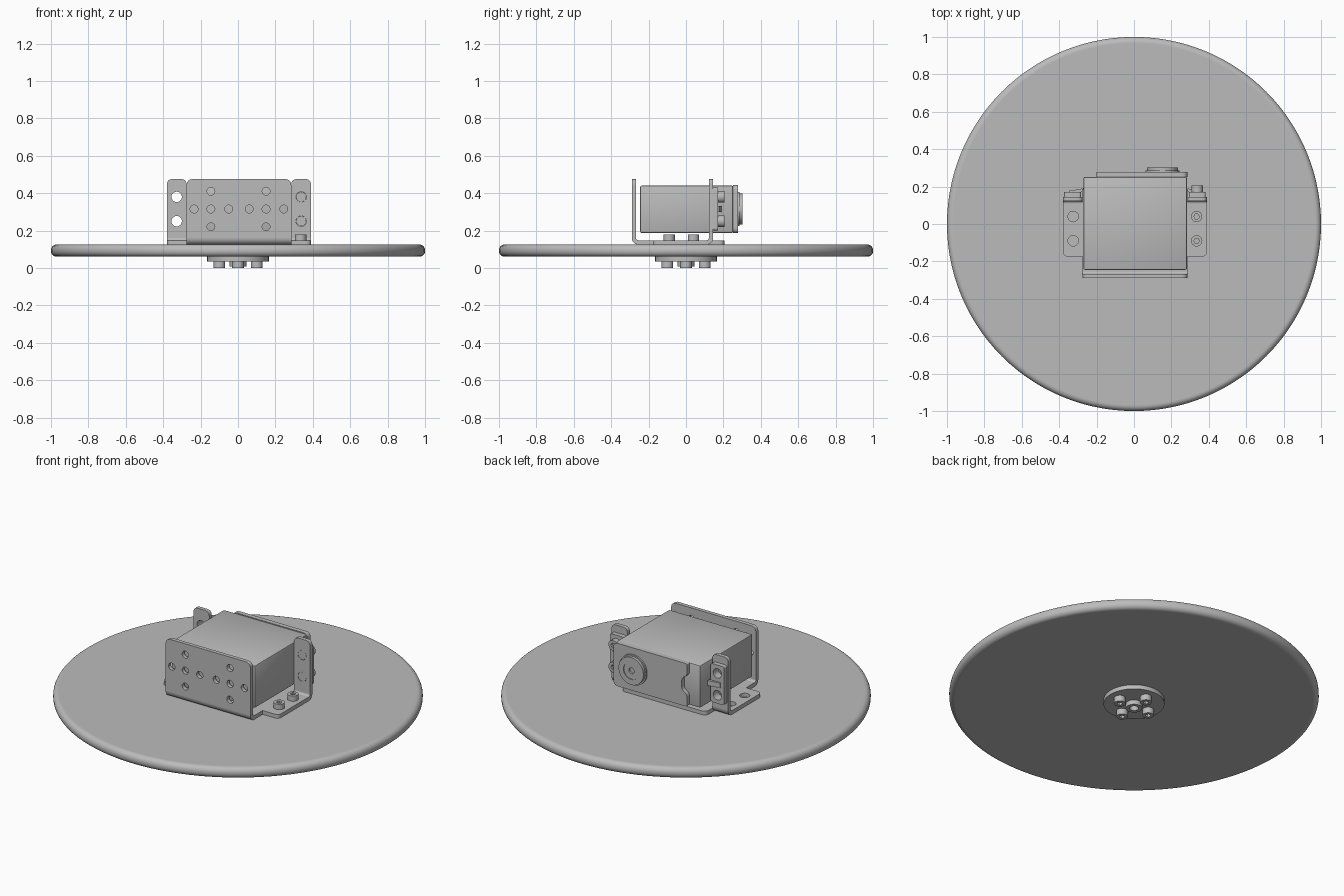
import bpy, bmesh
from math import pi, cos, sin, radians
from mathutils import Vector, Matrix

cube = bpy.data.objects.get("Cube")
if cube:
    bpy.data.objects.remove(cube, do_unlink=True)

grey = bpy.data.materials.new("plain grey")
grey.use_nodes = True
grey.diffuse_color = (0.5, 0.5, 0.5, 1)
grey.node_tree.nodes["Principled BSDF"].inputs["Base Color"].default_value = grey.diffuse_color

# Local frames: flat sheets look up, upright sheets run x/z, side profiles run y/z
FLAT = Matrix.Identity(4)
UPRIGHT = Matrix.Rotation(pi / 2, 4, 'X')
SIDE = Matrix(((0, 0, 1, 0), (1, 0, 0, 0), (0, 1, 0, 0), (0, 0, 0, 1)))


def finish(name, bm):
    mesh = bpy.data.meshes.new(name)
    bmesh.ops.recalc_face_normals(bm, faces=bm.faces)
    bm.to_mesh(mesh)
    bm.free()
    mesh.materials.append(grey)
    obj = bpy.data.objects.new(name, mesh)
    bpy.context.collection.objects.link(obj)
    bpy.ops.object.select_all(action='DESELECT')
    obj.select_set(True)
    bpy.context.view_layer.objects.active = obj
    bpy.ops.object.shade_smooth_by_angle(angle=radians(35))
    return obj


def circle(x, y, r, n=24):
    return [(x + r * cos(2 * pi * i / n), y + r * sin(2 * pi * i / n)) for i in range(n)]


def rounded(corners):
    """Outline from (x, y, radius) corners."""
    out = []
    for i, (x, y, r) in enumerate(corners):
        p = Vector((x, y))
        if r == 0:
            out.append((x, y))
            continue
        a = p + (Vector(corners[i - 1][:2]) - p).normalized() * r
        b = p + (Vector(corners[(i + 1) % len(corners)][:2]) - p).normalized() * r
        for k in range(7):
            t = k / 6
            out.append(tuple(a * (1 - t) ** 2 + p * 2 * t * (1 - t) + b * t * t))
    return out


def sheet(name, loops, frame, lo, hi):
    """Extrude an outline with holes between lo and hi along its normal axis."""
    curve = bpy.data.curves.new(name, 'CURVE')
    curve.dimensions = '2D'
    curve.fill_mode = 'BOTH'
    curve.extrude = (hi - lo) / 2
    for loop in loops:
        spline = curve.splines.new('POLY')
        spline.points.add(len(loop) - 1)
        for point, (x, y) in zip(spline.points, loop):
            point.co = (x, y, 0, 1)
        spline.use_cyclic_u = True
    temp = bpy.data.objects.new(name + "_outline", curve)
    bpy.context.collection.objects.link(temp)
    graph = bpy.context.evaluated_depsgraph_get()
    mesh = bpy.data.meshes.new_from_object(temp.evaluated_get(graph))
    bm = bmesh.new()
    bm.from_mesh(mesh)
    bpy.data.objects.remove(temp, do_unlink=True)
    bpy.data.meshes.remove(mesh)
    bmesh.ops.remove_doubles(bm, verts=bm.verts, dist=0.0001)
    axis = {id(FLAT): (0, 0, 1), id(UPRIGHT): (0, 1, 0), id(SIDE): (1, 0, 0)}[id(frame)]
    shift = Matrix.Translation(Vector(axis) * (lo + hi) / 2)
    bmesh.ops.transform(bm, matrix=shift @ frame, verts=bm.verts)
    return finish(name, bm)


def bevelled(bm, width, segments):
    edges = [e for e in bm.edges if e.calc_face_angle(0) > 0.8]
    bmesh.ops.bevel(bm, geom=edges, offset=width, segments=segments,
                    profile=0.5, affect='EDGES')


def box(name, x0, x1, y0, y1, z0, z1, bevel):
    bm = bmesh.new()
    size = Matrix.Diagonal((x1 - x0, y1 - y0, z1 - z0, 1))
    mid = Matrix.Translation(((x0 + x1) / 2, (y0 + y1) / 2, (z0 + z1) / 2))
    bmesh.ops.create_cube(bm, size=1, matrix=mid @ size)
    bevelled(bm, bevel, 2)
    return finish(name, bm)


def screw(name, x, y, r, frame, base, top):
    """Round head with a hexagonal socket opening towards top."""
    mid = (base + top) / 2
    sheet(name + "_head", [circle(x, y, r), circle(x, y, r * 0.5, 6)], frame, *sorted((mid, top)))
    sheet(name + "_seat", [circle(x, y, r)], frame, *sorted((base, mid)))


# Round base disc with a rounded rim
bm = bmesh.new()
bmesh.ops.create_cone(bm, cap_ends=True, segments=112, radius1=1, radius2=1,
                      depth=0.065, matrix=Matrix.Translation((0, 0, 0.0925)))
bevelled(bm, 0.03, 6)
caps = [f for f in bm.faces if len(f.verts) > 50]
bmesh.ops.inset_individual(bm, faces=caps, thickness=0.003)
finish("base_disc", bm)

# Hub below the disc
sheet("hub_plate", [circle(0, 0, 0.165, 48)], FLAT, 0.035, 0.06)
sheet("hub_boss", [circle(0, 0, 0.045), circle(0, 0, 0.024)], FLAT, 0.008, 0.035)
for i, (x, y) in enumerate(circle(0, 0, 0.1, 4)):
    screw(f"hub_screw_{i + 1}", x, y, 0.031, FLAT, 0.035, 0)

# Bracket floor with a screw tab on each side
L, R = -0.275, 0.285
LT, RT = -0.38, 0.39
rows = (-0.09, 0.04)
floor = rounded([(L, -0.255, 0), (R, -0.255, 0), (R, -0.175, 0), (RT, -0.175, 0.03),
                 (RT, 0.11, 0), (R, 0.11, 0), (R, 0.205, 0.03), (L, 0.205, 0.03),
                 (L, 0.11, 0), (LT, 0.11, 0), (LT, -0.175, 0.03), (L, -0.175, 0)])
sheet("bracket_floor", [floor] + [circle(-0.325, y, 0.028) for y in rows], FLAT, 0.125, 0.148)
for i, y in enumerate(rows):
    screw(f"tab_screw_{i + 1}", 0.335, y, 0.03, FLAT, 0.148, 0.18)


def bend(name, y_out, facing, x0, x1):
    """Quarter bend joining the floor to an upright sheet."""
    cy = y_out - facing * 0.035
    arc = [(radians(90 * i / 6)) for i in range(7)]
    outer = [(cy + facing * 0.035 * sin(a), 0.16 - 0.035 * cos(a)) for a in arc]
    inner = [(cy + facing * 0.012 * sin(a), 0.16 - 0.012 * cos(a)) for a in reversed(arc)]
    sheet(name, [outer + inner], SIDE, x0, x1)


# Perforated front plate
holes = [circle(x, 0.315, 0.021) for x in (-0.235, -0.145, -0.05, 0.06, 0.15, 0.245)]
holes += [circle(x, z, 0.021) for x in (-0.145, 0.15) for z in (0.22, 0.41)]
front = rounded([(L, 0.16, 0), (R, 0.16, 0), (R, 0.475, 0.035), (L, 0.475, 0.035)])
sheet("front_plate", [front] + holes, UPRIGHT, -0.29, -0.267)
bend("front_bend", -0.29, -1, L, R)

# Upright flanges and servo ears
for side, x0, x1, hx in (("right", LT, L, -0.328), ("left", R, RT, 0.338)):
    outline = rounded([(x0, 0.16, 0), (x1, 0.16, 0), (x1, 0.475, 0.03), (x0, 0.475, 0.03)])
    bolts = [circle(hx, z, 0.028) for z in (0.25, 0.38)]
    sheet(f"{side}_flange", [outline] + bolts, UPRIGHT, 0.122, 0.145)
    bend(f"{side}_flange_bend", 0.145, 1, x0, x1)
    ear = rounded([(hx - 0.045, 0.2, 0.015), (hx + 0.045, 0.2, 0.015),
                   (hx + 0.045, 0.43, 0.015), (hx - 0.045, 0.43, 0.015)])
    sheet(f"{side}_servo_ear", [ear] + bolts, UPRIGHT, 0.145, 0.172)
    inner = R if side == "left" else L
    tip = hx + (0.02 if side == "left" else -0.02)
    rib = [(inner, 0.172), (tip, 0.172), (tip, 0.177), (inner, 0.19)]
    sheet(f"{side}_ear_rib", [rib], FLAT, 0.3, 0.33)

# Screws through the left ear
for i, z in enumerate((0.25, 0.38)):
    screw(f"ear_screw_{i + 1}", 0.338, z, 0.031, UPRIGHT, 0.172, 0.205)
    sheet(f"ear_screw_shank_{i + 1}", [circle(0.338, z, 0.027)], UPRIGHT, 0.123, 0.172)

# Servo body, end cap and output horn
box("servo_body", -0.27, 0.283, -0.245, 0.252, 0.187, 0.44, 0.008)
cap = rounded([(-0.2, 0.187, 0.01), (R, 0.187, 0.03), (R, 0.443, 0.03), (-0.2, 0.443, 0.01),
               (-0.2, 0.37, 0.02), (-0.165, 0.35, 0.02), (-0.165, 0.28, 0.02), (-0.2, 0.26, 0.02)])
sheet("servo_end_cap", [cap], UPRIGHT, 0.25, 0.277)
sheet("horn_base", [circle(0.152, 0.315, 0.09, 40)], UPRIGHT, 0.277, 0.286)
sheet("horn_rim", [circle(0.152, 0.315, 0.082, 40), circle(0.152, 0.315, 0.05, 32)], UPRIGHT, 0.286, 0.302)
sheet("horn_centre", [circle(0.152, 0.315, 0.05, 32), circle(0.152, 0.315, 0.018)], UPRIGHT, 0.286, 0.297)
